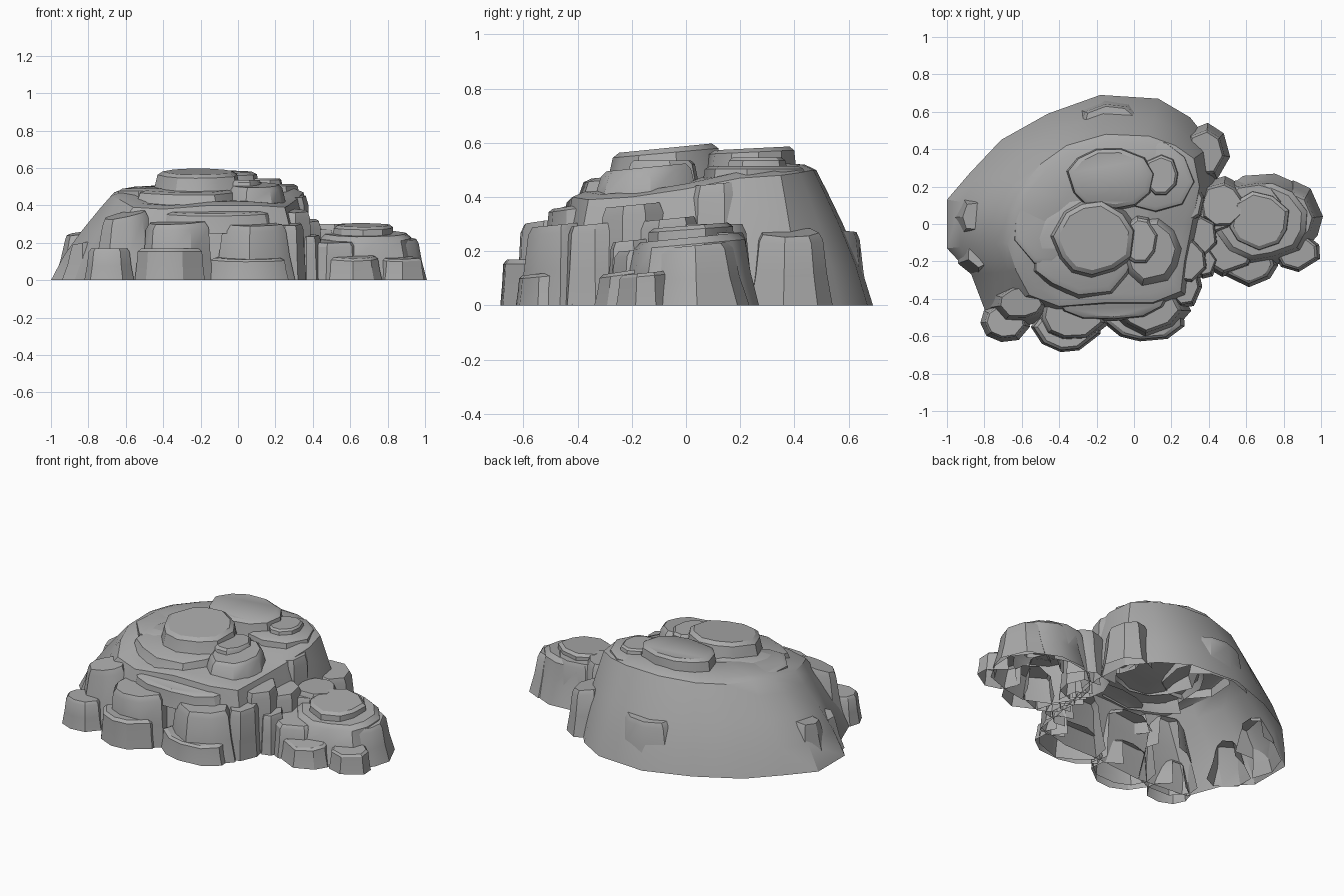
import bpy, bmesh, math, random
from mathutils import Vector

random.seed(7)

if "Cube" in bpy.data.objects:
    bpy.data.objects.remove(bpy.data.objects["Cube"])

stone = bpy.data.materials.new("grey stone")
stone.use_nodes = True
GREY = (0.4, 0.4, 0.4, 1)
stone.diffuse_color = GREY
stone.node_tree.nodes["Principled BSDF"].inputs["Base Color"].default_value = GREY


def loft(name, rings, host=None):
    """Skin a stack of rings, open below, dropping faces buried in the host."""
    bm = bmesh.new()
    rows = [[bm.verts.new(p) for p in ring] for ring in rings]
    count = len(rows[0])
    for low, high in zip(rows, rows[1:]):
        for i in range(count):
            j = (i + 1) % count
            bm.faces.new((low[i], low[j], high[j], high[i]))
    top = bm.faces.new(rows[-1])
    bmesh.ops.recalc_face_normals(bm, faces=bm.faces)
    top.normal_update()
    if top.normal.z < 0:
        bmesh.ops.reverse_faces(bm, faces=bm.faces)
    if host:
        buried = [f for f in bm.faces if all(is_inside(host, v.co) for v in f.verts)]
        bmesh.ops.delete(bm, geom=buried, context="FACES")
    mesh = bpy.data.meshes.new(name)
    bm.to_mesh(mesh)
    bm.free()
    mesh.materials.append(stone)
    obj = bpy.data.objects.new(name, mesh)
    bpy.context.collection.objects.link(obj)
    bpy.ops.object.select_all(action="DESELECT")
    obj.select_set(True)
    bpy.context.view_layer.objects.active = obj
    bpy.ops.object.shade_smooth_by_angle(angle=math.radians(32))
    return obj


def is_inside(host, point):
    hit, place, normal, _ = host.closest_point_on_mesh(point)
    return hit and (point - place).dot(normal) < -0.005


def rock(name, x, y, rx, ry, low, high, taper=0.8, tilt=(0, 0), sides=9, host=None):
    """Tapered, chamfered boulder with an uneven outline and a tilted top."""
    turn = random.uniform(0, math.tau / sides)
    outline = []
    for i in range(sides):
        a = turn + math.tau * (i + random.uniform(-0.2, 0.2)) / sides
        r = random.uniform(0.95, 1.08)
        outline.append(Vector((rx * r * math.cos(a), ry * r * math.sin(a))))
    levels = ((0, 1), (0.45, 0.4 + 0.6 * taper), (0.9, taper), (1, taper * 0.88))
    rings = []
    for t, s in levels:
        rings.append([(x + p.x * s, y + p.y * s,
                       low + (high - low) * t + t * s * (p.x * tilt[0] + p.y * tilt[1]))
                      for p in outline])
    return loft(name, rings, host)


# Main mound: ground point, then shoulder point
outline = [
    (-1, -.13, -.68, -.1, .45), (-1, .13, -.66, .08, .47),
    (-.88, .27, -.6, .2, .48), (-.71, .45, -.5, .32, .48),
    (-.46, .59, -.36, .42, .49), (-.18, .69, -.15, .48, .5),
    (.13, .67, .08, .47, .5), (.3, .57, .22, .42, .49),
    (.42, .42, .32, .35, .48), (.44, .2, .35, .2, .47),
    (.4, -.02, .31, 0, .43), (.36, -.2, .27, -.2, .4),
    (.33, -.42, .25, -.36, .39), (.1, -.48, .1, -.42, .4),
    (-.15, -.48, -.15, -.42, .4), (-.45, -.51, -.4, -.44, .38),
    (-.79, -.48, -.56, -.38, .39), (-.87, -.27, -.63, -.25, .43)]
rings = []
for t in (0, 0.3, 0.6, 0.85, 1):
    out = t ** 1.25
    rings.append([(px + (sx - px) * out, py + (sy - py) * out, sz * t)
                  for px, py, sx, sy, sz in outline])
for s, rise in ((0.9, 0.02), (0.5, 0.03)):
    rings.append([(-.15 + (sx + .15) * s, .05 + (sy - .05) * s, sz + rise)
                  for _, _, sx, sy, sz in outline])
mound = loft("main_mound", rings)


def mound_rock(*args, **options):
    rock(*args, host=mound, **options)


# Summit slabs
mound_rock("back_summit", -.13, .25, .25, .18, .44, .58, .9, (0, .05), sides=11)
mound_rock("back_summit_step", .14, .26, .12, .13, .44, .545, .8)
mound_rock("back_summit_shelf", .11, .25, .22, .21, .4, .515, .9)
mound_rock("front_summit", -.21, -.08, .25, .23, .4, .58, .82, (0, .1), sides=11)
mound_rock("front_summit_skirt", -.26, -.13, .32, .3, .36, .49, .85, (0, .1), sides=11)
mound_rock("front_summit_step", .03, -.09, .12, .15, .4, .535, .8)
mound_rock("right_summit", .09, -.14, .2, .23, .32, .51, .74, (0, .1), sides=10)
mound_rock("left_shelf", -.47, .02, .19, .26, .36, .49, .9)

# Front face: two buttresses, an arched brow and foot stones
mound_rock("front_left_buttress", -.33, -.49, .19, .15, 0, .31, .88, (.04, .1))
mound_rock("front_left_foot", -.36, -.55, .18, .13, 0, .17, .92)
mound_rock("front_right_buttress", .08, -.45, .21, .16, 0, .3, .78, (0, .1))
mound_rock("front_right_foot", .06, -.51, .22, .12, 0, .12, .9, (0, .1))
mound_rock("front_brow", -.13, -.4, .34, .12, .25, .37, .9, (0, .15), sides=12)
mound_rock("left_foot_stone", -.69, -.52, .13, .11, 0, .17, .82)
mound_rock("left_pillar", -.61, -.42, .19, .13, 0, .35, .65, (.2, .2))

# Columns between the mound and the side outcrop
columns = ((.27, -.34, .1, .3), (.29, -.2, .12, .37), (.37, -.2, .08, .24),
           (.36, -.06, .11, .32), (.43, .05, .11, .28), (.26, .12, .13, .45))
for i, (x, y, r, h) in enumerate(columns):
    mound_rock(f"side_column_{i + 1}", x, y, r, r * 1.15, 0, h, .84, (0, .1), sides=7)

# Boulders against the left, back and right flanks
mound_rock("left_boulder", -.85, .04, .14, .16, 0, .25, .55, (.15, .1), sides=7)
mound_rock("left_front_boulder", -.83, -.17, .12, .13, 0, .2, .55, (.2, 0), sides=6)
mound_rock("back_boulder", -.13, .54, .22, .14, 0, .28, .74, (0, -.1), sides=8)
mound_rock("back_right_boulder", .38, .38, .14, .15, 0, .27, .78, (-.2, 0), sides=7)

# Side outcrop, with its ledges set against the base
outcrop = rock("outcrop_base", .68, .01, .3, .25, 0, .25, .8, (0, .1), 12)


def ledge(*args, **options):
    rock(*args, host=outcrop, **options)


ledge("outcrop_cap", .67, .02, .17, .16, .15, .295, .94, (0, .08))
ledge("outcrop_inner", .47, .1, .15, .16, 0, .3, .78)
ledge("outcrop_back", .64, .12, .2, .14, 0, .27, .75)
ledge("outcrop_inner_ledge", .51, -.13, .16, .15, 0, .21, .88, (0, .1), sides=8)
ledge("outcrop_front_ledge", .61, -.2, .16, .14, 0, .13, .86, (0, .15), sides=8)
ledge("outcrop_outer", .85, .02, .15, .2, 0, .22, .72, (0, .1))
ledge("outcrop_front_toe", .87, -.15, .13, .11, 0, .12, .88, (0, .1), sides=7)
